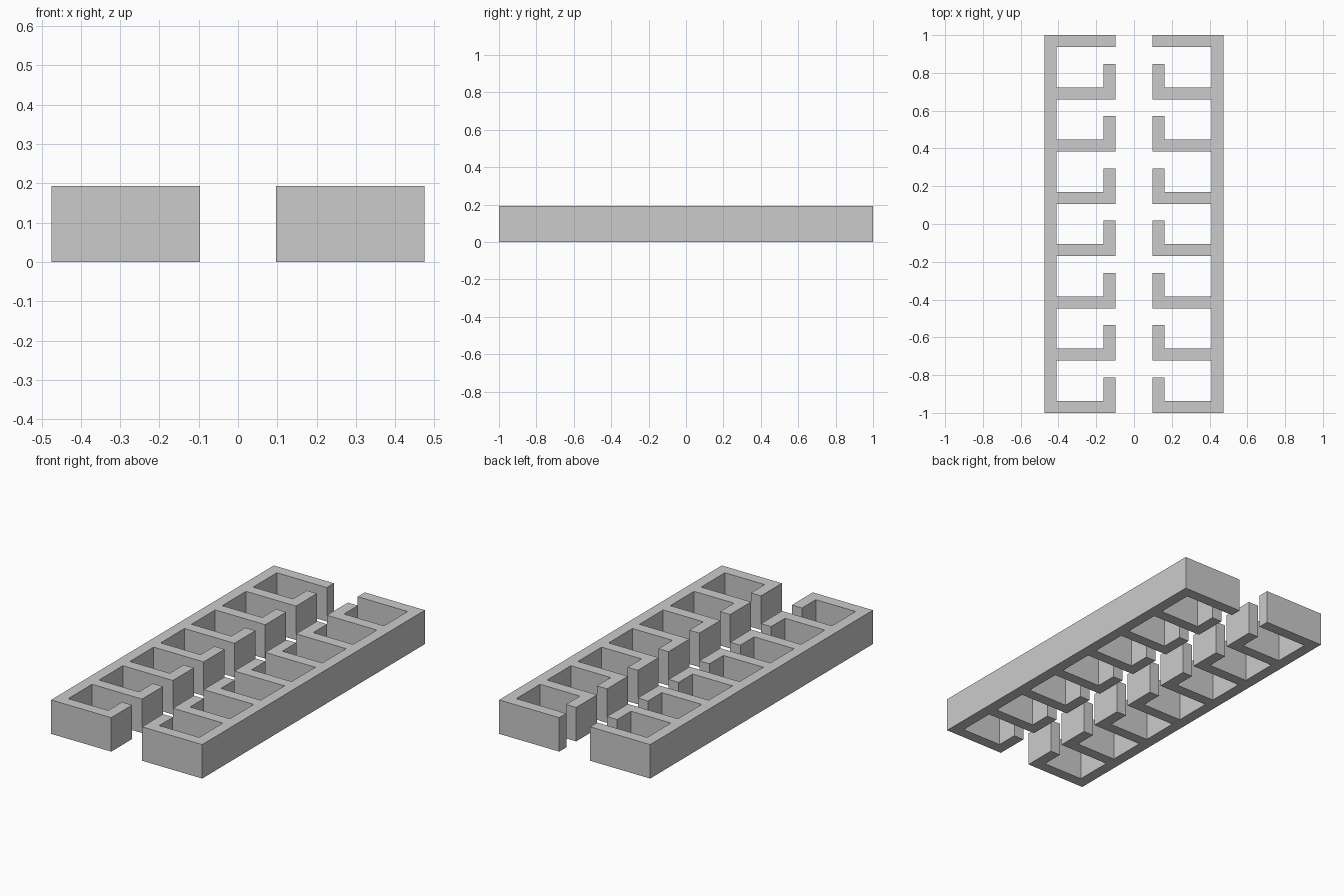
import bpy, bmesh

if "Cube" in bpy.data.objects:
    bpy.data.objects.remove(bpy.data.objects["Cube"])

HEIGHT = 0.193
T = 0.0635                 # wall thickness
X_OUT, X_IN = 0.475, 0.097 # outer wall face, aisle face
LIP = 0.188                # depth of each lip measured along y
STALLS = 7
PITCH = (2 - T) / STALLS

# Comb-shaped floor plan of one row: long back wall, dividers, hooked lips
xw, xl = X_OUT - T, X_IN + T
plan = [(X_OUT, -1), (X_OUT, 1), (X_IN, 1), (X_IN, 1 - T), (xw, 1 - T)]
for i in reversed(range(STALLS)):
    y = -1 + i * PITCH
    plan += [(xw, y + T), (xl, y + T), (xl, y + LIP), (X_IN, y + LIP), (X_IN, y)]
    if i:
        plan.append((xw, y))

# Extrude the plan to wall height
bm = bmesh.new()
base = bm.faces.new([bm.verts.new((x, y, 0)) for x, y in plan])
top = bmesh.ops.extrude_face_region(bm, geom=[base], use_keep_orig=True)["geom"]
bmesh.ops.translate(bm, vec=(0, 0, HEIGHT),
                    verts=[g for g in top if isinstance(g, bmesh.types.BMVert)])
bmesh.ops.recalc_face_normals(bm, faces=bm.faces[:])
mesh = bpy.data.meshes.new("stall_walls")
bm.to_mesh(mesh)
bm.free()

# Mirror across the aisle for the opposite row
walls = bpy.data.objects.new("stall_walls", mesh)
bpy.context.collection.objects.link(walls)
mirror = walls.modifiers.new("opposite_row", 'MIRROR')
mirror.use_axis[0] = True
mirror.use_mirror_merge = False
